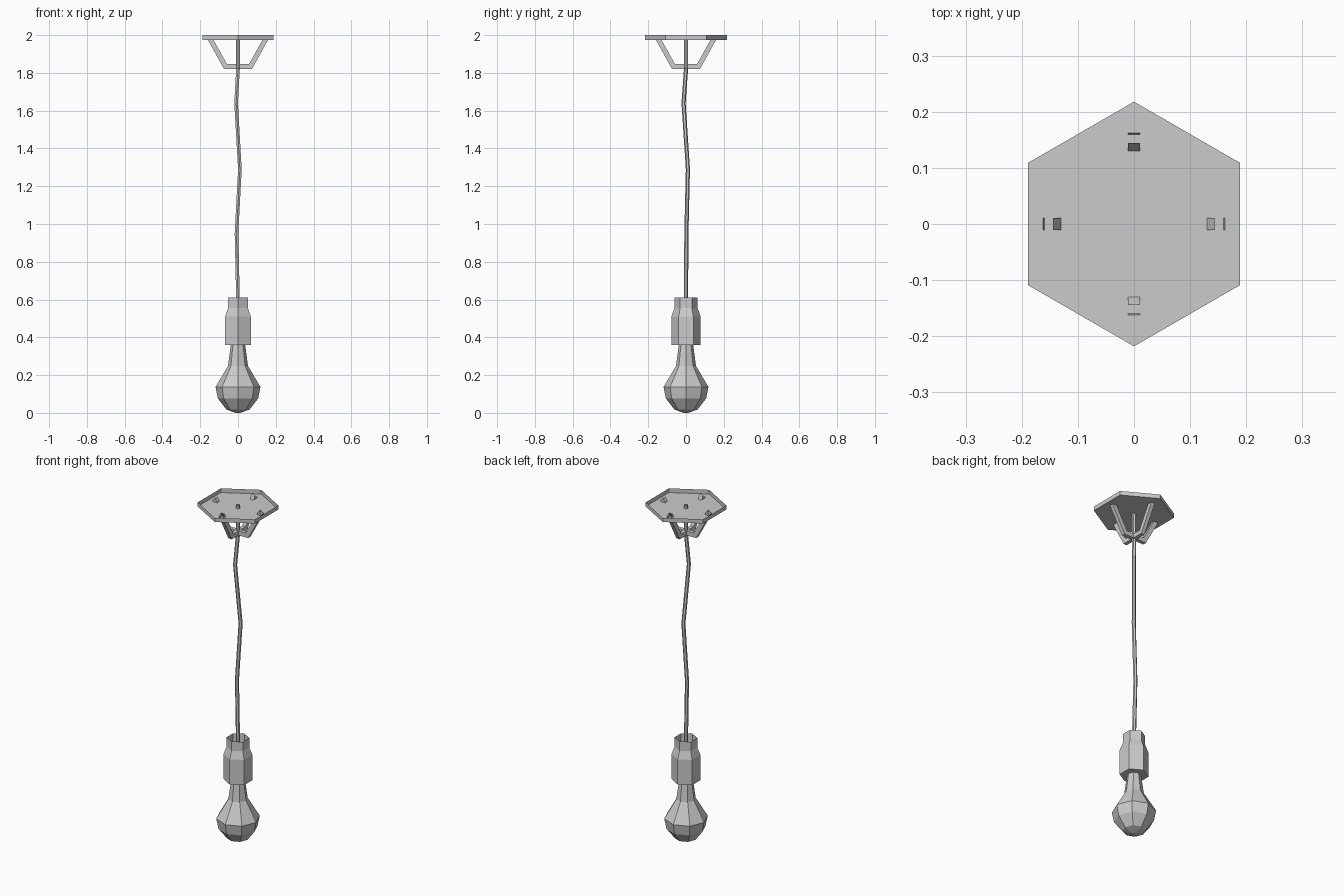
import bpy, bmesh
from math import sin, cos, pi

if "Cube" in bpy.data.objects:
    bpy.data.objects.remove(bpy.data.objects["Cube"])


def loft(name, rings, cap_start=False, cap_end=False):
    """Skin a list of equal-length point rings; optionally close the ends."""
    bm = bmesh.new()
    loops = [[bm.verts.new(p) for p in ring] for ring in rings]
    for a, b in zip(loops, loops[1:]):
        n = len(a)
        for i in range(n):
            j = (i + 1) % n
            bm.faces.new((a[i], a[j], b[j], b[i]))
    if cap_start:
        bm.faces.new(loops[0][::-1])
    if cap_end:
        bm.faces.new(loops[-1])
    bm.normal_update()
    me = bpy.data.meshes.new(name)
    bm.to_mesh(me)
    bm.free()
    ob = bpy.data.objects.new(name, me)
    bpy.context.collection.objects.link(ob)
    return ob


def ring(sides, r, z, x=0, y=0):
    """Regular polygon with a corner on the y axis."""
    return [(x + r * cos(pi / 2 + 2 * pi * i / sides),
             y + r * sin(pi / 2 + 2 * pi * i / sides), z) for i in range(sides)]


# Ceiling plate: shallow hexagonal tray, open at the top
loft("ceiling_plate", [ring(6, 0.218, 1.975), ring(6, 0.218, 2.0)], cap_start=True)

# Two crossed U brackets whose open ends poke through the plate
# Each station: outer x, outer z, inner x, inner z
half = [(0.162, 1.98, 0.144, 2.0), (0.074, 1.82, 0.058, 1.846)]
stations = [(-a, b, -c, d) for a, b, c, d in half] + half[::-1]
W = 0.011
for name, turn in (("bracket_side", 0), ("bracket_front", pi / 2)):
    rings = [[(ox, -W, oz), (ox, W, oz), (ix, W, iz), (ix, -W, iz)]
             for ox, oz, ix, iz in stations]
    loft(name, rings).rotation_euler.z = turn

# Slightly wavy hanging cable
path = [(0, 0, 1.995), (0, 0, 1.82), (-0.01, -0.013, 1.64),
        (0.01, 0.01, 1.29), (-0.008, 0.002, 0.95), (0, 0, 0.6), (0, 0, 0.37)]
loft("cable", [ring(6, 0.011, z, x, y) for x, y, z in path[::-1]])

# Hexagonal lamp socket, open at the top
loft("socket", [ring(6, r, z) for r, z in
                ((0.078, 0.36), (0.078, 0.51), (0.061, 0.555), (0.061, 0.61))],
     cap_start=True)

# Eight-sided faceted bulb
loft("bulb", [ring(8, r, z) for r, z in
              ((0.012, 0.004), (0.062, 0.022), (0.107, 0.08), (0.119, 0.14),
               (0.053, 0.25), (0.038, 0.36))], cap_start=True, cap_end=True)
bpy.data.objects["bulb"].location.z = -0.004
bpy.data.objects["bulb"].scale.z = 1.01
